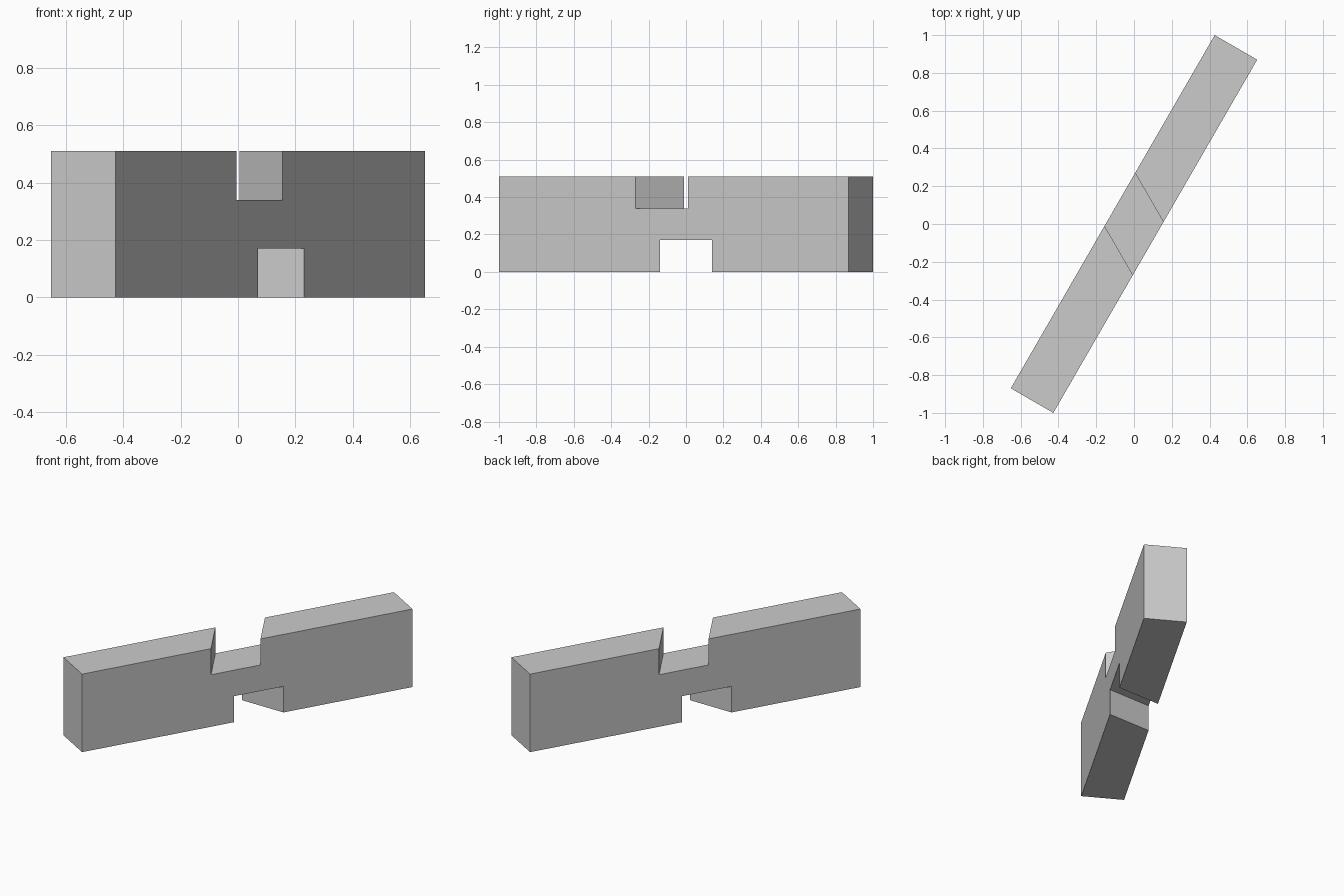
import bpy
from math import radians

LENGTH, WIDTH, HEIGHT = 2.159, 0.26, 0.51
NOTCH_WIDTH, NOTCH_DEPTH = 0.28, 0.17

cube = bpy.data.objects.get("Cube")
if cube:
    bpy.data.objects.remove(cube, do_unlink=True)

grey = bpy.data.materials.new("light grey")
grey.use_nodes = True
colour = (0.6, 0.6, 0.6, 1)
grey.diffuse_color = colour
grey.node_tree.nodes["Principled BSDF"].inputs["Base Color"].default_value = colour


def add_box(name, size, z, angle):
    """Box centred on the z axis at height z, turned about it."""
    bpy.ops.mesh.primitive_cube_add(size=1, location=(0, 0, z),
                                    rotation=(0, 0, radians(angle)))
    box = bpy.context.object
    box.name = name
    box.scale = size
    bpy.ops.object.transform_apply(location=False, rotation=False, scale=True)
    box.data.materials.append(grey)
    return box


def cut_notch(target, z, angle):
    """Cut a straight slot through the target at the given direction."""
    cutter = add_box("notch_cutter", (2, NOTCH_WIDTH, 2 * NOTCH_DEPTH), z, angle)
    cutter.hide_render = True
    mod = target.modifiers.new("notch", "BOOLEAN")
    mod.operation = "DIFFERENCE"
    mod.solver = "EXACT"
    mod.object = cutter
    bpy.context.view_layer.objects.active = target
    bpy.ops.object.modifier_apply(modifier=mod.name)
    bpy.data.objects.remove(cutter, do_unlink=True)


# Bar lying at an angle, with one slanted slot on top and one underneath
bar = add_box("notched_bar", (LENGTH, WIDTH, HEIGHT), HEIGHT / 2, 60)
cut_notch(bar, HEIGHT, -60)
cut_notch(bar, 0, 0)
